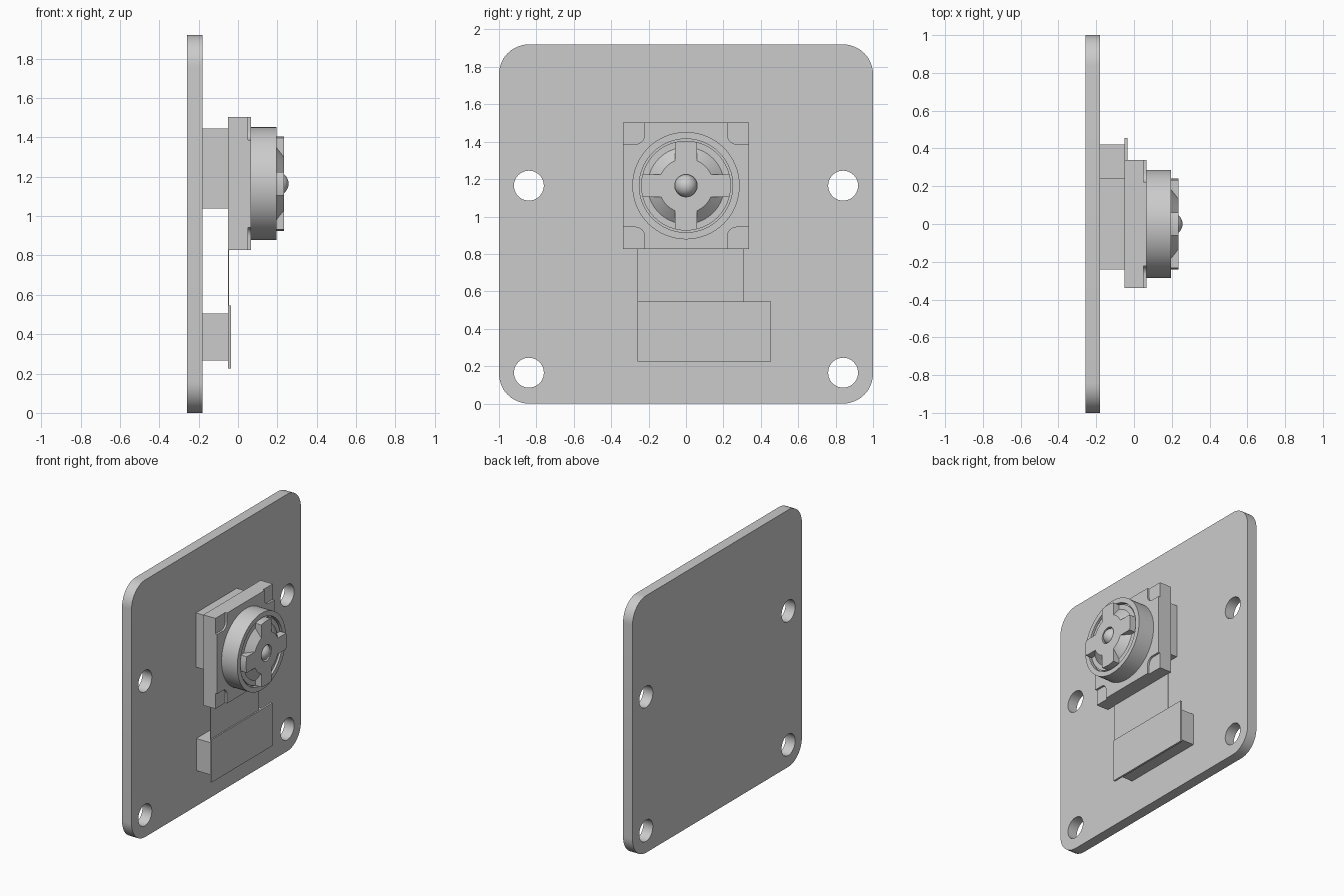
import bpy, bmesh
from math import sin, cos, pi, radians
from mathutils import Matrix

if "Cube" in bpy.data.objects:
    bpy.data.objects.remove(bpy.data.objects["Cube"])

grey = bpy.data.materials.new("plain grey")
grey.use_nodes = True
grey.diffuse_color = (0.6, 0.6, 0.6, 1)
grey.node_tree.nodes["Principled BSDF"].inputs["Base Color"].default_value = (0.6, 0.6, 0.6, 1)

LENS_Z = 1.165  # height of the lens axis


def finish(name, bm):
    bmesh.ops.recalc_face_normals(bm, faces=bm.faces)
    mesh = bpy.data.meshes.new(name)
    bm.to_mesh(mesh)
    bm.free()
    mesh.materials.append(grey)
    obj = bpy.data.objects.new(name, mesh)
    bpy.context.collection.objects.link(obj)
    return obj


def select(obj):
    bpy.ops.object.select_all(action="DESELECT")
    obj.select_set(True)
    bpy.context.view_layer.objects.active = obj


def smooth(obj):
    select(obj)
    bpy.ops.object.shade_smooth_by_angle(angle=radians(25))


def arc(cy, cz, r, start, end, steps):
    angles = [radians(start + (end - start) * i / steps) for i in range(steps + 1)]
    return [(cy + r * cos(a), cz + r * sin(a)) for a in angles]


def prism(name, outline, x0, x1):
    """Extrude a (y, z) outline along x."""
    bm = bmesh.new()
    face = bm.faces.new([bm.verts.new((x0, y, z)) for y, z in outline])
    new = bmesh.ops.extrude_face_region(bm, geom=[face])["geom"]
    bmesh.ops.translate(bm, vec=(x1 - x0, 0, 0),
                        verts=[v for v in new if isinstance(v, bmesh.types.BMVert)])
    return finish(name, bm)


def box(name, x, y, z):
    return prism(name, [(y[0], z[0]), (y[1], z[0]), (y[1], z[1]), (y[0], z[1])], *x)


def lathe(name, profile):
    """Spin an (x, radius) profile round the lens axis."""
    bm = bmesh.new()
    verts = [bm.verts.new((x, 0, r)) for x, r in profile]
    edges = [bm.edges.new(pair) for pair in zip(verts, verts[1:])]
    bmesh.ops.spin(bm, geom=verts + edges, cent=(0, 0, 0), axis=(1, 0, 0),
                   angle=2 * pi, steps=64)
    bmesh.ops.remove_doubles(bm, verts=bm.verts, dist=0.0001)
    obj = finish(name, bm)
    obj.location.z = LENS_Z
    smooth(obj)
    return obj


def cut(obj, cutters):
    for cutter in cutters:
        mod = obj.modifiers.new("cut", "BOOLEAN")
        mod.operation = "DIFFERENCE"
        mod.solver = "EXACT"
        mod.object = cutter
        select(obj)
        bpy.ops.object.modifier_apply(modifier=mod.name)
        bpy.data.objects.remove(cutter)


# Mounting board with rounded corners and four screw holes
R, TOP = 0.16, 1.92
outline = []
for i, (cy, cz) in enumerate([(1 - R, TOP - R), (R - 1, TOP - R), (R - 1, R), (1 - R, R)]):
    outline += arc(cy, cz, R, 90 * i, 90 * i + 90, 12)
board = prism("mounting_board", outline, -0.258, -0.18)
cut(board, [prism("hole_cutter", arc(y, z, 0.08, 0, 360, 40)[:-1], -0.4, 0)
            for y in (-0.84, 0.84) for z in (0.165, 1.165)])
smooth(board)

# Pads and flat cable behind the camera
box("sensor_pad", (-0.18, -0.05), (-0.24, 0.243), (1.04, 1.445))
box("connector_block", (-0.18, -0.05), (-0.235, 0.42), (0.265, 0.505))
box("connector_plate", (-0.05, -0.035), (-0.26, 0.455), (0.225, 0.545))
box("flat_cable", (-0.05, -0.045), (-0.26, 0.31), (0.545, 0.83))

# Square camera housing with four shallow corner notches
H = 0.338
housing = box("camera_housing", (-0.05, 0.065), (-H, H), (LENS_Z - H, LENS_Z + H))
notches = []
for i in range(4):
    shape = arc(0.27, 0.27, 0.048, 270, 180, 8) + [(0.222, 0.4), (0.4, 0.4), (0.4, 0.222)]
    notch = prism("notch_cutter", shape, 0.05, 0.1)
    notch.data.transform(Matrix.Translation((0, 0, LENS_Z)) @ Matrix.Rotation(i * pi / 2, 4, "X"))
    notches.append(notch)
cut(housing, notches)
smooth(housing)

# Lens barrel with its recess, and the stepped lens cap with a centre hole
lathe("lens_barrel", [(0.065, 0), (0.065, 0.287), (0.195, 0.287), (0.195, 0.25),
                      (0.165, 0.25), (0.165, 0)])
lathe("lens_cap", [(0.165, 0), (0.165, 0.24), (0.185, 0.24), (0.185, 0.205),
                   (0.235, 0.146), (0.235, 0.06), (0.197, 0.06), (0.197, 0)])

# Four arms round the lens cap
for i in range(4):
    arm = prism("cap_arm_%d" % (i + 1),
                [(0.133, -0.06)] + arc(0, 0, 0.24, -14.5, 14.5, 6) + [(0.133, 0.06)],
                0.175, 0.235)
    arm.location.z = LENS_Z
    arm.rotation_euler.x = i * pi / 2
    smooth(arm)

# Domed lens
lathe("lens_dome", [(0.197 + 0.06 * sin(a), 0.06 * cos(a))
                    for a in [pi / 2 * i / 12 for i in range(13)]])
